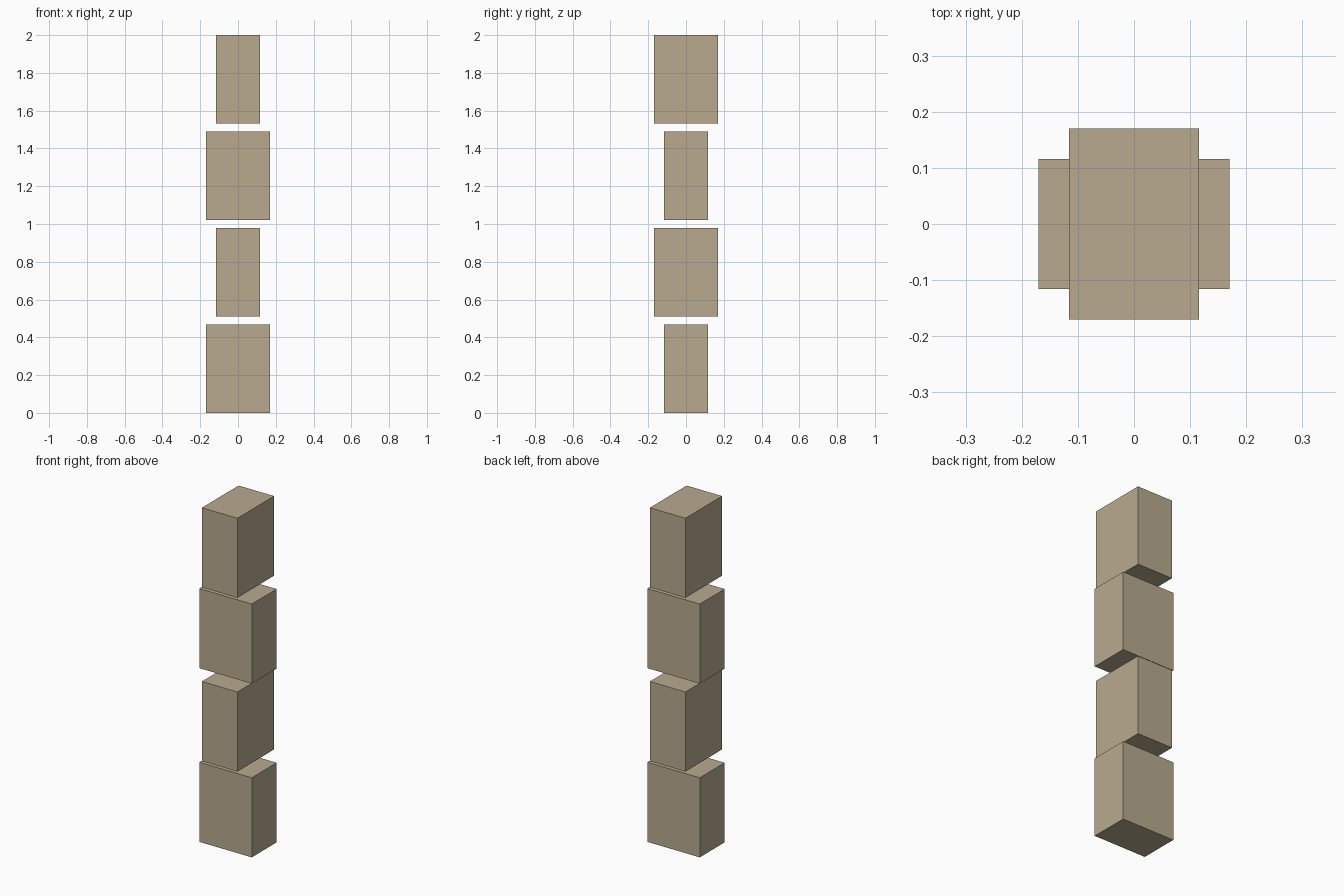
import bpy
import math

cube = bpy.data.objects.get("Cube")
if cube:
    bpy.data.objects.remove(cube, do_unlink=True)

# Single tan colour
tan = bpy.data.materials.new("tan")
tan.use_nodes = True
colour = (0.479, 0.402, 0.275, 1)
tan.diffuse_color = colour
tan.node_tree.nodes["Principled BSDF"].inputs["Base Color"].default_value = colour

WIDTH, DEPTH, HEIGHT = 0.341, 0.231, 0.468
COUNT = 4
PITCH = (2 - HEIGHT) / (COUNT - 1)


def block(name, z, quarter_turn):
    """Plain box centred on the axis, with its base at z."""
    size = (DEPTH, WIDTH, HEIGHT) if quarter_turn else (WIDTH, DEPTH, HEIGHT)
    bpy.ops.mesh.primitive_cube_add(size=1, location=(0, 0, z + HEIGHT / 2))
    obj = bpy.context.object
    obj.name = name
    obj.scale = size
    bpy.ops.object.transform_apply(location=False, rotation=False, scale=True)
    obj.data.materials.append(tan)
    return obj


# Floating stack of blocks, every other one turned a quarter
names = ["bottom_block", "lower_middle_block", "upper_middle_block", "top_block"]
for i, name in enumerate(names):
    block(name, i * PITCH, i % 2 == 1)
